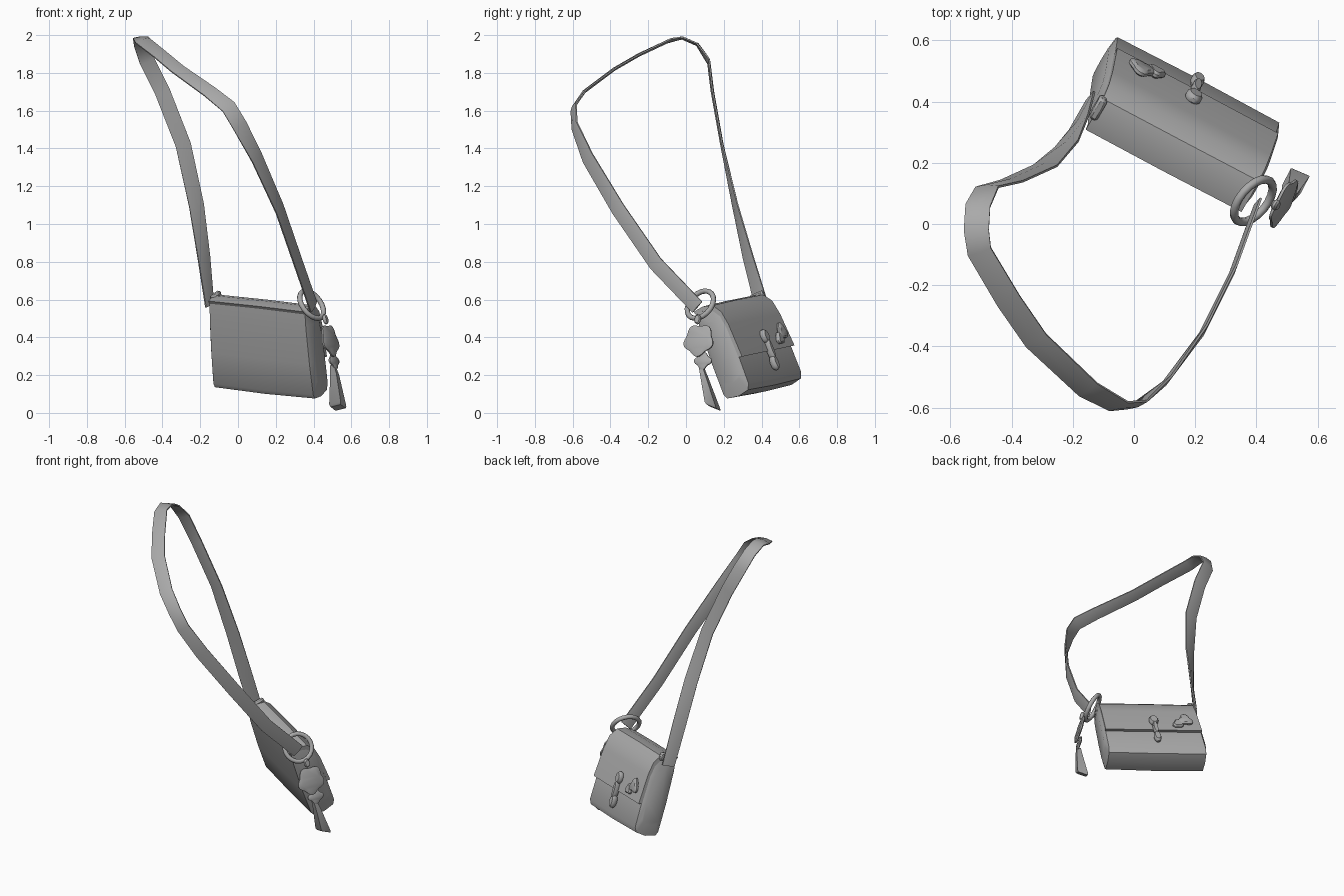
import bpy, bmesh, math
from mathutils import Vector, Matrix

cube = bpy.data.objects.get("Cube")
if cube:
    bpy.data.objects.remove(cube)

grey = bpy.data.materials.new("plain grey")
grey.use_nodes = True
GREY = (0.4, 0.4, 0.4, 1)
grey.diffuse_color = GREY
grey.node_tree.nodes["Principled BSDF"].inputs["Base Color"].default_value = GREY


def frame(origin, across, out):
    """Matrix with x = across, y = out (made square), z = up."""
    x = Vector(across).normalized()
    y = Vector(out)
    y = (y - x * y.dot(x)).normalized()
    m = Matrix((x, y, x.cross(y))).transposed().to_4x4()
    m.translation = Vector(origin)
    return m


def finish(name, bm, matrix=None, angle=40):
    if matrix:
        bm.transform(matrix)
    bmesh.ops.recalc_face_normals(bm, faces=bm.faces)
    mesh = bpy.data.meshes.new(name)
    bm.to_mesh(mesh)
    bm.free()
    mesh.materials.append(grey)
    ob = bpy.data.objects.new(name, mesh)
    bpy.context.collection.objects.link(ob)
    bpy.ops.object.select_all(action='DESELECT')
    ob.select_set(True)
    bpy.context.view_layer.objects.active = ob
    bpy.ops.object.shade_smooth_by_angle(angle=math.radians(angle))
    return ob


def loft(rings):
    """Skin closed rings of equal count and cap both ends."""
    bm = bmesh.new()
    rows = [[bm.verts.new(p) for p in ring] for ring in rings]
    n = len(rows[0])
    for a, b in zip(rows, rows[1:]):
        for i in range(n):
            j = (i + 1) % n
            bm.faces.new((a[i], a[j], b[j], b[i]))
    bm.faces.new(rows[0])
    bm.faces.new(rows[-1])
    return bm


def lobed_plate(name, matrix, radius, lobes, depth, thick, squash=1.0):
    """Puffed plate with a petalled outline, facing local y."""
    n = lobes * 8
    rings = []
    for y, s in ((-.5, .75), (-.2, 1), (.2, 1), (.5, .75)):
        ring = []
        for i in range(n):
            a = math.tau * i / n
            r = radius * s * (1 + depth * math.cos(lobes * a))
            ring.append((r * squash * math.sin(a), y * thick, r * math.cos(a)))
        rings.append(ring)
    return finish(name, loft(rings), matrix)


# The bag leans back and is turned, so it is built in its own frame
bag = frame((.175, .415, .13), (.53, -.28, -.06), (.08, .13, .055))


def place(x, y, z):
    return bag @ Matrix.Translation((x, y, z))


def bag_loft(name, profile, stations):
    centre = Vector((0, .24))
    rings = []
    for x, s in stations:
        ring = []
        for p in profile:
            q = centre + (Vector(p) - centre) * s
            ring.append((x * (1.02 - .1 * q.y), q.x, q.y))
        rings.append(ring)
    return finish(name, loft(rings), bag, 35)


# Bag body
body_profile = [(-.07, .0), (-.083, .025), (-.087, .2), (-.083, .4), (-.075, .485),
                (-.02, .487), (.03, .47), (.06, .43), (.074, .35), (.08, .18),
                (.081, .03), (.065, .0), (0, -.012)]
bag_loft("bag_body", body_profile,
         [(-.31, .7), (-.295, 1), (0, 1.02), (.295, 1), (.31, .7)])

# Flap over the top and down the front
outer = [(-.085, .495), (-.02, .502), (.035, .487), (.072, .44), (.088, .36), (.1, .175)]
inner = [(.078, .18), (.07, .35), (.055, .42), (.025, .46), (-.02, .48), (-.075, .475)]
bag_loft("flap", outer + inner, [(-.298, 1), (0, 1.01), (.298, 1)])

# Clasp: two rounded plates joined by a neck
lobed_plate("clasp_top", place(-.01, .105, .255), .034, 2, .1, .035, .9)
lobed_plate("clasp_bottom", place(-.01, .105, .105), .036, 2, .15, .035, .7)
lobed_plate("clasp_neck", place(-.01, .108, .18), .055, 2, .1, .035, .3)

# Ornament on the flap
lobed_plate("ornament_large", place(-.205, .108, .26), .042, 3, .2, .025)
lobed_plate("ornament_small", place(-.155, .108, .225), .03, 3, .2, .025)

# Strap: centre points with the direction of the strap's width
path = [
    ((-.15, .40, .57), (.5, .8, .3)), ((-.18, .33, .82), (.75, .6, .3)),
    ((-.22, .26, 1.1), (1, .3, .3)), ((-.29, .19, 1.42), (1, 0, .3)),
    ((-.4, .14, 1.7), (1, 0, .3)), ((-.48, .12, 1.86), (1, .1, .2)),
    ((-.51, .06, 1.95), (1, 0, .1)), ((-.515, -.02, 1.985), (1, 0, .1)),
    ((-.505, -.09, 1.97), (1, .1, .2)), ((-.41, -.25, 1.895), (1, .5, .3)),
    ((-.32, -.38, 1.82), (1, .6, .4)), ((-.15, -.54, 1.7), (.9, .5, .5)),
    ((-.05, -.595, 1.62), (.8, .3, .5)), ((.01, -.59, 1.52), (.8, .3, .5)),
    ((.1, -.52, 1.35), (.5, .5, .5)), ((.22, -.36, 1.08), (.42, .68, .6)),
    ((.32, -.16, .79), (.4, .7, .6)), ((.40, .06, .56), (.4, .7, .6))]
rings = []
for i, (p, w) in enumerate(path):
    p, w = Vector(p), Vector(w)
    t = Vector(path[min(i + 1, len(path) - 1)][0]) - Vector(path[max(i - 1, 0)][0])
    t.normalize()
    w = (w - t * w.dot(t)).normalized()
    n = t.cross(w)
    rings.append([p + w * a * .041 + n * b * .009 for a, b in
                  ((-1, -.4), (0, -1), (1, -.4), (1, .4), (0, 1), (-1, .4))])
finish("strap", loft(rings), None, 50)

# Tab holding the strap on the left end
bm = bmesh.new()
bmesh.ops.create_cube(bm, size=1, matrix=Matrix.Diagonal((.03, .08, .05, 1)))
bmesh.ops.bevel(bm, geom=bm.edges[:], offset=.008, segments=1, affect='EDGES')
finish("strap_tab", bm, place(-.288, .0, .485))

# Ring on the right end
axis = Vector((.65, -.55, .5))
bpy.ops.mesh.primitive_torus_add(
    location=(.39, .076, .573), rotation=axis.to_track_quat('Z', 'Y').to_euler(),
    major_radius=.084, minor_radius=.014, major_segments=20, minor_segments=8)
ring = bpy.context.object
ring.name = "ring"
ring.data.materials.append(grey)
bpy.ops.object.shade_smooth_by_angle(angle=math.radians(60))

# Hanging charm: link, two flowers and a tassel
lean = (.88, -.46, .25)


def charm(x, y, z):
    return frame((x, y, z), (.46, .88, 0), lean)


lobed_plate("charm_link", charm(.463, .062, .495), .024, 2, .1, .02, .8)
lobed_plate("charm_flower", charm(.487, .068, .385), .083, 5, .09, .022)
lobed_plate("charm_flower_small", charm(.508, .09, .275), .042, 4, .15, .02, 1.1)

rings = []
for p, s in (((.502, .08, .25), .012), ((.512, .095, .2), .018),
             ((.528, .14, .04), .034), ((.53, .145, .028), .03)):
    m = frame(p, (.46, .88, -.35), lean)
    rings.append([m @ Vector((a * s, b * s, 0)) for a, b in
                  ((-1, -1), (1, -1), (1, 1), (-1, 1))])
finish("tassel", loft(rings), None, 30)
